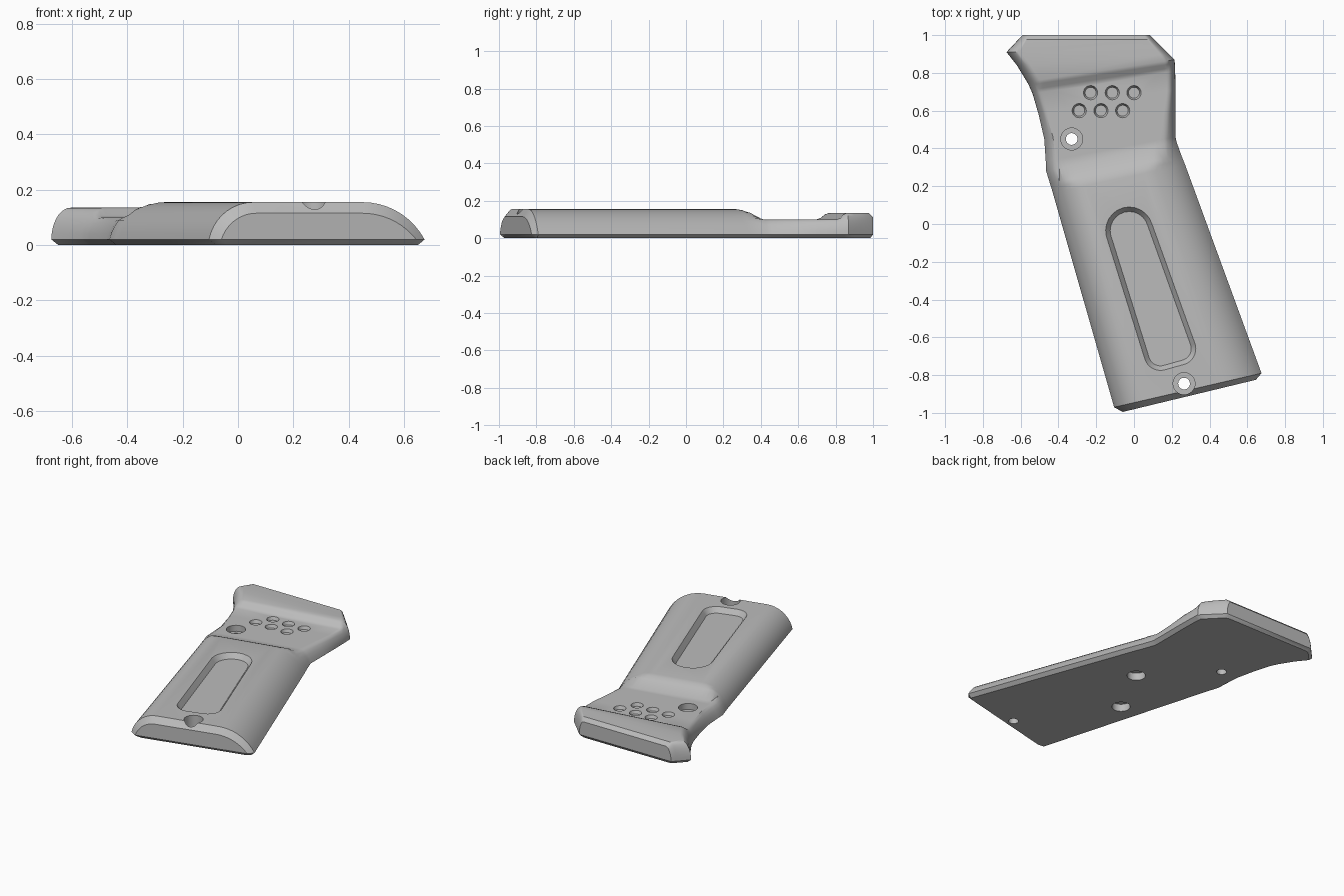
import bpy, bmesh, math
from mathutils import Vector

old = bpy.data.objects.get("Cube")
if old:
    bpy.data.objects.remove(old)

mat = bpy.data.materials.new("mid grey")
mat.use_nodes = True
GREY = (0.5, 0.5, 0.5, 1)
mat.diffuse_color = GREY
mat.node_tree.nodes["Principled BSDF"].inputs["Base Color"].default_value = GREY

LIP = 0.02      # height of the bottom chamfer
STEPS = 9       # segments in each rounded side


def make_object(name, bm):
    bmesh.ops.recalc_face_normals(bm, faces=bm.faces[:])
    mesh = bpy.data.meshes.new(name)
    bm.to_mesh(mesh)
    bm.free()
    mesh.materials.append(mat)
    obj = bpy.data.objects.new(name, mesh)
    bpy.context.collection.objects.link(obj)
    return obj


def side_arc(width, height):
    """Offsets from the edge of a rounded side, from the lip to the crown."""
    rise = height - LIP
    a = min(2 * math.atan(rise / width), math.pi / 2)
    for i in range(STEPS + 1):
        t = a * (1 - i / STEPS)
        yield (width * (1 - math.sin(t) / math.sin(a)),
               LIP + rise * (math.cos(t) - math.cos(a)) / (1 - math.cos(a)))


def section(left, right, wl, wr, crown, cap, shift):
    """One slanted cross-section; the cap trims the crown flat."""
    l, r = Vector((*left, 0)), Vector((*right, 0))
    d = (r - l).normalized()
    up = Vector((0, 0, 1))
    push = Vector((0, shift, 0))
    ring = [l + d * 0.025 + push]
    ring += [l + d * o + up * min(z, cap) for o, z in side_arc(wl, crown)]
    ring += [r - d * o + up * min(z, cap) for o, z in reversed(list(side_arc(wr, crown)))]
    return ring + [r - d * 0.025 + push]


# Stations from the butt to the head: left, right, side widths, crown, cap
stations = [
    ((-0.06, -0.995), (0.645, -0.825), 0.13, 0.20, 0.115, 1),
    ((-0.105, -0.97), (0.675, -0.79), 0.165, 0.23, 0.155, 1),
    ((-0.43, 0.165), (0.27, 0.315), 0.17, 0.22, 0.155, 1),
    ((-0.437, 0.19), (0.26, 0.34), 0.17, 0.22, 0.155, 0.15),
    ((-0.445, 0.215), (0.25, 0.365), 0.17, 0.21, 0.155, 0.138),
    ((-0.465, 0.28), (0.225, 0.435), 0.17, 0.20, 0.155, 0.1),
    ((-0.467, 0.33), (0.22, 0.46), 0.17, 0.19, 0.155, 0.1),
    ((-0.475, 0.45), (0.22, 0.59), 0.16, 0.16, 0.15, 0.1),
    ((-0.505, 0.58), (0.22, 0.71), 0.14, 0.13, 0.145, 0.1),
    ((-0.537, 0.69), (0.218, 0.81), 0.11, 0.1, 0.135, 0.1),
    ((-0.546, 0.71), (0.217, 0.83), 0.10, 0.09, 0.135, 0.107),
    ((-0.557, 0.735), (0.216, 0.85), 0.09, 0.08, 0.135, 0.128),
    ((-0.566, 0.752), (0.215, 0.87), 0.08, 0.06, 0.135, 1),
    ((-0.62, 0.84), (0.185, 0.9), 0.07, 0.05, 0.135, 1),
    ((-0.675, 0.91), (0.15, 0.935), 0.07, 0.045, 0.135, 1),
    ((-0.612, 0.977), (0.108, 0.977), 0.045, 0.04, 0.135, 1),
    ((-0.59, 1.0), (0.085, 1.0), 0.04, 0.03, 0.112, 1),
]

# Grip panel body lofted through the stations
bm = bmesh.new()
rings = []
for i, s in enumerate(stations):
    shift = 0.02 if i == 0 else -0.015 if i == len(stations) - 1 else 0
    rings.append([bm.verts.new(p) for p in section(*s, shift)])
for a, b in zip(rings, rings[1:]):
    n = len(a)
    for j in range(n):
        k = (j + 1) % n
        bm.faces.new((a[j], a[k], b[k], b[j]))
for ring in (rings[0], rings[-1]):
    bm.faces.new(ring[1:-1])
    bm.faces.new((ring[0], ring[1], ring[-2], ring[-1]))
bmesh.ops.triangulate(bm, faces=[f for f in bm.faces if len(f.verts) == 4])
panel = make_object("grip_panel", bm)


def cut(bm, name):
    """Subtract a temporary solid from the panel."""
    tool = make_object(name, bm)
    tool.hide_render = True
    mod = panel.modifiers.new(name, "BOOLEAN")
    mod.operation = "DIFFERENCE"
    mod.solver = "EXACT"
    mod.object = tool
    bpy.context.view_layer.objects.active = panel
    bpy.ops.object.modifier_apply(modifier=name)
    bpy.data.objects.remove(tool)


def drill(name, centres, r_low, r_high, z0, z1):
    bm = bmesh.new()
    for x, y in centres:
        made = bmesh.ops.create_cone(bm, cap_ends=True, segments=32, radius1=r_low,
                                     radius2=r_high, depth=z1 - z0)
        bmesh.ops.translate(bm, verts=made["verts"], vec=(x, y, (z0 + z1) / 2))
    cut(bm, name)


def slot_outline(inset):
    """Rounded, tapered outline wrapped round three circles."""
    circles = [((0.24, -0.66), 0.087, -75, 17), ((-0.025, -0.035), 0.125, 17, 194),
               ((0.14, -0.688), 0.087, 194, 285)]
    pts = []
    for (x, y), r, a0, a1 in circles:
        for i in range(13):
            a = math.radians(a0 + (a1 - a0) * i / 12)
            pts.append((x + (r - inset) * math.cos(a), y + (r - inset) * math.sin(a)))
    return pts


# Long recess with sloping walls
bm = bmesh.new()
levels = [[bm.verts.new((x, y, z)) for x, y in slot_outline(inset)]
          for inset, z in ((0.024, 0.122), (0, 0.155), (0, 0.2))]
for a, b in zip(levels, levels[1:]):
    for j in range(len(a)):
        k = (j + 1) % len(a)
        bm.faces.new((a[j], a[k], b[k], b[j]))
bm.faces.new(levels[0])
bm.faces.new(levels[-1])
cut(bm, "long_recess")

# Screw holes with counterbores
screws = [(-0.33, 0.45), (0.265, -0.845)]
drill("counterbore", screws, 0.058, 0.058, 0.06, 0.3)
drill("screw_hole", screws, 0.031, 0.031, -0.1, 0.2)

# Two rows of shallow dimples in the neck
dimples = [(x + 0.115 * i, y) for x, y in ((-0.23, 0.695), (-0.29, 0.6)) for i in range(3)]
drill("dimple", dimples, 0.029, 0.038, 0.08, 0.101)

# Blind locating holes in the underside
drill("blind_hole", [(-0.13, -0.28), (0.045, 0.075)], 0.057, 0.057, -0.05, 0.05)

# Smooth shading with sharp edges
bpy.ops.object.select_all(action="DESELECT")
panel.select_set(True)
bpy.context.view_layer.objects.active = panel
bpy.ops.object.shade_smooth_by_angle(angle=math.radians(33))
